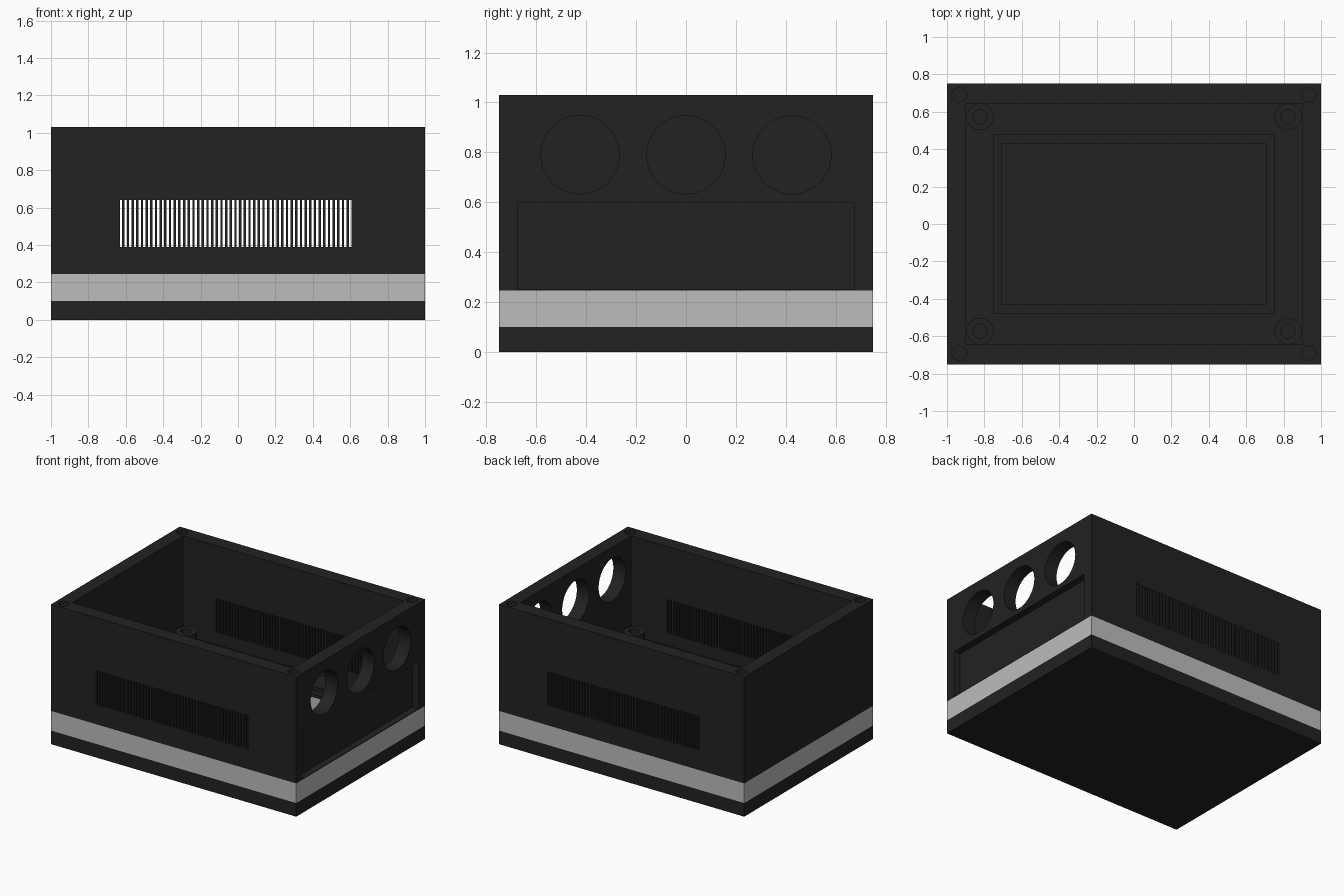
import bpy, bmesh, math
from mathutils import Matrix, Vector

if "Cube" in bpy.data.objects:
    bpy.data.objects.remove(bpy.data.objects["Cube"])


def material(name, value):
    m = bpy.data.materials.new(name)
    m.diffuse_color = (value, value, value, 1)
    m.use_nodes = True
    m.node_tree.nodes["Principled BSDF"].inputs["Base Color"].default_value = m.diffuse_color
    return m


BLACK = material("matte black", 0.016)
GREY = material("light grey", 0.51)
CORNERS = [(sx, sy) for sx in (-1, 1) for sy in (-1, 1)]


def add_box(bm, x0, x1, y0, y1, z0, z1):
    mat = Matrix.Translation(((x0 + x1) / 2, (y0 + y1) / 2, (z0 + z1) / 2))
    mat = mat @ Matrix.Diagonal((x1 - x0, y1 - y0, z1 - z0, 1))
    bmesh.ops.create_cube(bm, size=1, matrix=mat)


def add_cylinder(bm, center, radius, depth, axis="Z"):
    mat = Matrix.Translation(Vector(center))
    if axis == "X":
        mat = mat @ Matrix.Rotation(math.pi / 2, 4, "Y")
    bmesh.ops.create_cone(bm, cap_ends=True, segments=48, radius1=radius,
                          radius2=radius, depth=depth, matrix=mat)


def make(name, bm, mat):
    me = bpy.data.meshes.new(name)
    bm.to_mesh(me)
    bm.free()
    me.materials.append(mat)
    ob = bpy.data.objects.new(name, me)
    bpy.context.collection.objects.link(ob)
    return ob


def box(name, hx, hy, z0, z1, mat):
    bm = bmesh.new()
    add_box(bm, -hx, hx, -hy, hy, z0, z1)
    return make(name, bm, mat)


def cut(target, cutter):
    mod = target.modifiers.new("cut", "BOOLEAN")
    mod.operation = "DIFFERENCE"
    mod.solver = "EXACT"
    mod.object = cutter
    bpy.context.view_layer.objects.active = target
    bpy.ops.object.modifier_apply(modifier=mod.name)
    bpy.data.objects.remove(cutter)


def smooth(ob):
    bpy.ops.object.select_all(action="DESELECT")
    ob.select_set(True)
    bpy.context.view_layer.objects.active = ob
    bpy.ops.object.shade_smooth_by_angle(angle=math.radians(30))


# base plate and grey middle layer with its rectangular opening
box("base_plate", 1, 0.75, 0, 0.10, BLACK)
band = box("grey_band", 1, 0.75, 0.10, 0.245, GREY)
cut(band, box("band_opening", 0.705, 0.43, 0.05, 0.35, GREY))

# upper housing: main cavity, then the stepped opening in its floor
housing = box("housing", 1, 0.75, 0.245, 1.03, BLACK)
cut(housing, box("cavity", 0.9, 0.645, 0.30, 1.2, BLACK))
cut(housing, box("floor_ledge", 0.75, 0.475, 0.27, 0.5, BLACK))
cut(housing, box("floor_opening", 0.705, 0.43, 0.2, 0.5, BLACK))

# vent slots through the front and back walls
bm = bmesh.new()
for i in range(50):
    x = -0.632 + 0.025 * i
    add_box(bm, x, x + 0.0125, -0.9, 0.9, 0.39, 0.64)
cut(housing, make("vent_slots", bm, BLACK))

# three round ports and a shallow panel recess in the right wall
bm = bmesh.new()
for y in (-0.425, 0, 0.425):
    add_cylinder(bm, (0.95, y, 0.79), 0.157, 0.3, "X")
add_box(bm, 0.95, 1.1, -0.675, 0.675, 0.25, 0.597)
cut(housing, make("side_cutouts", bm, BLACK))

# blind screw holes in the rim corners
bm = bmesh.new()
for sx, sy in CORNERS:
    add_cylinder(bm, (sx * 0.935, sy * 0.69, 1.03), 0.038, 0.4)
cut(housing, make("screw_holes", bm, BLACK))
smooth(housing)

# hollow standoffs on the floor
for i, (sx, sy) in enumerate(CORNERS):
    x, y = sx * 0.823, sy * 0.573
    bm = bmesh.new()
    add_cylinder(bm, (x, y, 0.337), 0.072, 0.076)
    post = make("standoff_%d" % (i + 1), bm, BLACK)
    bm = bmesh.new()
    add_cylinder(bm, (x, y, 0.36), 0.038, 0.11)
    cut(post, make("standoff_bore", bm, BLACK))
    smooth(post)
